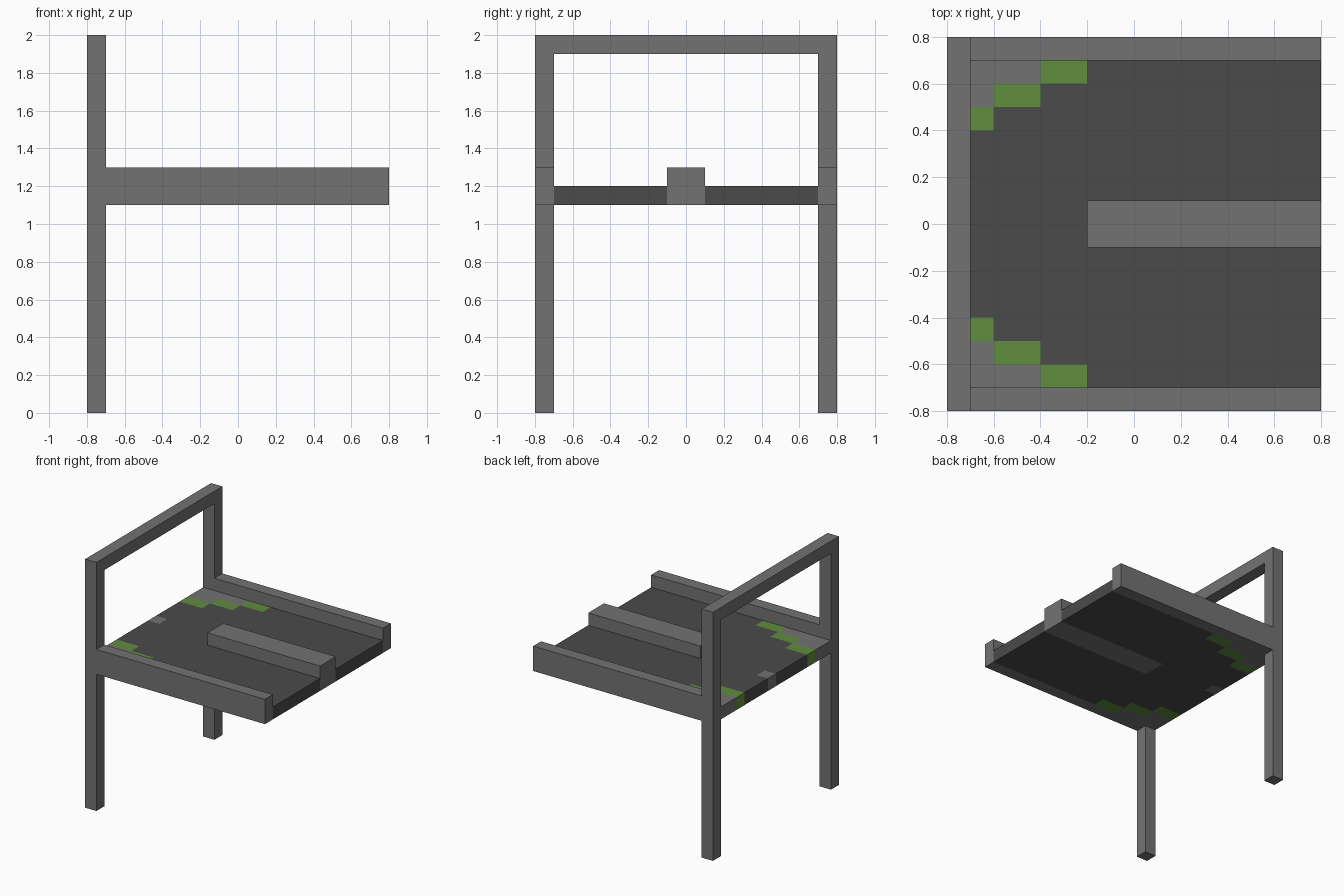
import bpy, bmesh
from mathutils import Vector

cube = bpy.data.objects.get("Cube")
if cube:
    bpy.data.objects.remove(cube, do_unlink=True)


def make_material(name, rgb):
    mat = bpy.data.materials.new(name)
    mat.use_nodes = True
    color = (*rgb, 1)
    mat.diffuse_color = color
    mat.node_tree.nodes["Principled BSDF"].inputs["Base Color"].default_value = color
    return mat


GREY = make_material("stone grey", (0.171, 0.171, 0.171))
DARK = make_material("dark grey", (0.069, 0.069, 0.069))
GREEN = make_material("moss green", (0.117, 0.27, 0.048))


def finish(name, bm, mats):
    bmesh.ops.recalc_face_normals(bm, faces=bm.faces)
    mesh = bpy.data.meshes.new(name)
    bm.to_mesh(mesh)
    bm.free()
    for mat in mats:
        mesh.materials.append(mat)
    obj = bpy.data.objects.new(name, mesh)
    bpy.context.collection.objects.link(obj)
    return obj


def extrude(bm, faces, offset):
    geom = bmesh.ops.extrude_face_region(bm, geom=faces, use_keep_orig=True)["geom"]
    verts = [v for v in geom if isinstance(v, bmesh.types.BMVert)]
    bmesh.ops.translate(bm, verts=verts, vec=offset)


def box(name, low, high, mat):
    bm = bmesh.new()
    low, high = Vector(low), Vector(high)
    bmesh.ops.create_cube(bm, size=1)
    bmesh.ops.scale(bm, vec=high - low, verts=bm.verts)
    bmesh.ops.translate(bm, vec=(low + high) / 2, verts=bm.verts)
    return finish(name, bm, [mat])


# Back frame: two tall posts joined by a top bar, one extruded outline
outline = [(-0.8, 0), (-0.7, 0), (-0.7, 1.9), (0.7, 1.9),
           (0.7, 0), (0.8, 0), (0.8, 2), (-0.8, 2)]
bm = bmesh.new()
face = bm.faces.new([bm.verts.new((-0.8, y, z)) for y, z in outline])
extrude(bm, [face], (0.1, 0, 0))
finish("back_frame", bm, [GREY])

# Side rails and the raised centre beam
box("right_rail", (-0.7, -0.8, 1.1), (0.8, -0.7, 1.3), GREY)
box("left_rail", (-0.7, 0.7, 1.1), (0.8, 0.8, 1.3), GREY)
box("centre_beam", (-0.2, -0.1, 1.2), (0.8, 0.1, 1.3), GREY)


# Floor colour: grey corners with stepped green edging, grey beam base and spot
def floor_color(x, y):
    row = int((0.7 - abs(y)) * 10)
    edge = -0.2 - 0.2 * row
    if row < 3 and x < edge:
        return 2 if x > edge - 0.2 else 0
    if x > -0.2 and abs(y) < 0.1:
        return 0
    if x < -0.7 and 0 < y < 0.1:
        return 0
    return 1


# Floor slab built on a square grid of cells
bm = bmesh.new()
bmesh.ops.create_grid(bm, x_segments=16, y_segments=14, size=1)
bmesh.ops.scale(bm, vec=(0.8, 0.7, 1), verts=bm.verts)
bmesh.ops.translate(bm, vec=(0, 0, 1.1), verts=bm.verts)
extrude(bm, bm.faces[:], (0, 0, 0.1))
bmesh.ops.recalc_face_normals(bm, faces=bm.faces)
for f in bm.faces:
    inside = f.calc_center_median() - f.normal * 0.05
    f.material_index = floor_color(inside.x, inside.y)
bmesh.ops.dissolve_limit(bm, angle_limit=0.01, verts=bm.verts, edges=bm.edges,
                         delimit={'MATERIAL', 'NORMAL'})
finish("floor_slab", bm, [GREY, DARK, GREEN])
